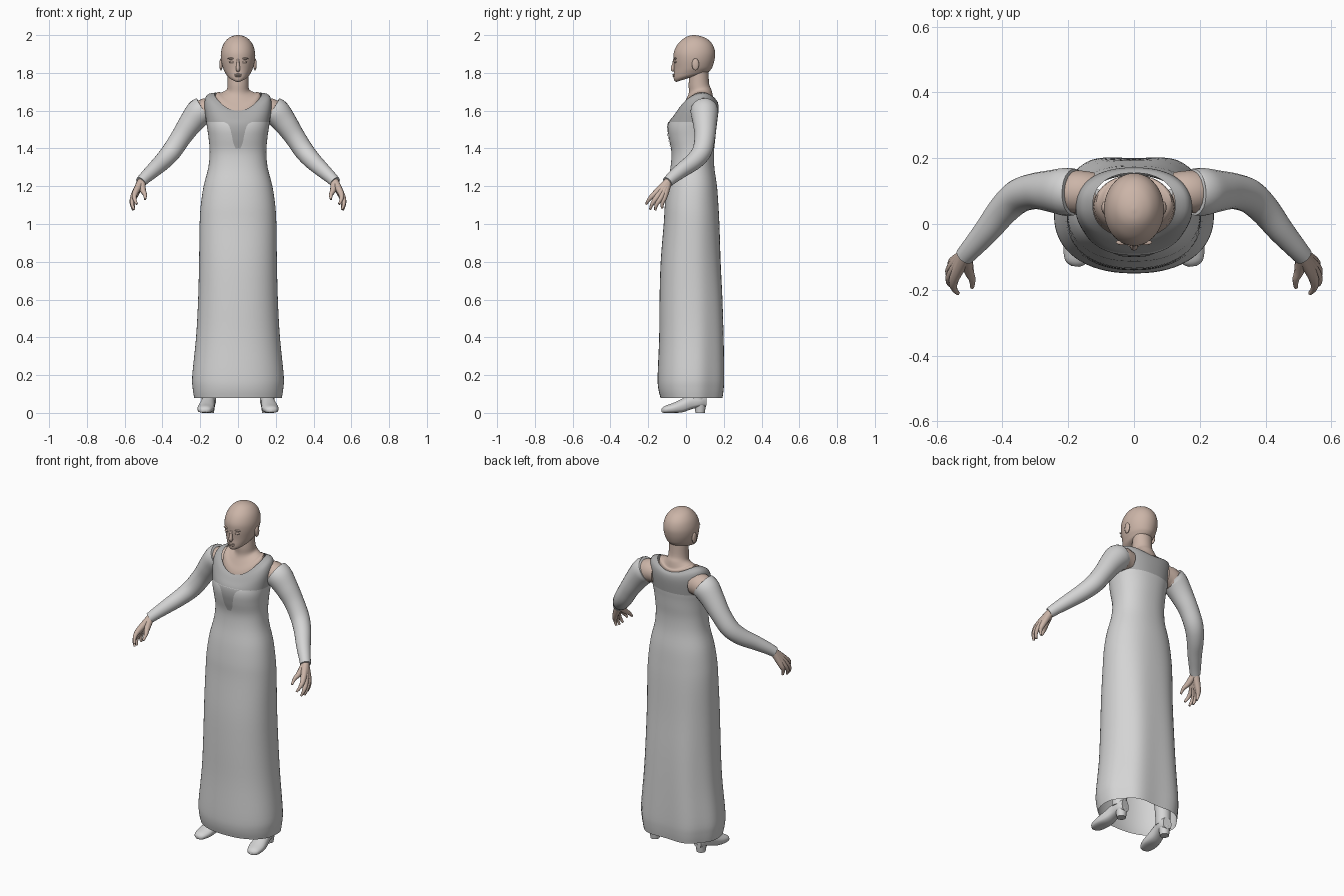
import bpy, bmesh, math
from mathutils import Vector

if "Cube" in bpy.data.objects:
    bpy.data.objects.remove(bpy.data.objects["Cube"])


def material(name, rgb):
    m = bpy.data.materials.new(name)
    m.diffuse_color = (*rgb, 1)
    m.use_nodes = True
    m.node_tree.nodes["Principled BSDF"].inputs["Base Color"].default_value = m.diffuse_color
    return m


SKIN = material("skin", (0.60, 0.46, 0.39))
CLOTH = material("pale_cloth", (0.66, 0.66, 0.66))
YOKE = material("grey_cloth", (0.42, 0.42, 0.42))


def finish(name, rings, mats, caps=True, angle=50):
    """Skin a list of equal closed rings into one object."""
    bm = bmesh.new()
    vs = [[bm.verts.new(p) for p in r] for r in rings]
    n = len(vs[0])
    for a, b in zip(vs, vs[1:]):
        for i in range(n):
            j = (i + 1) % n
            bm.faces.new((a[i], a[j], b[j], b[i]))
    if caps:
        bm.faces.new(vs[0][::-1])
        bm.faces.new(vs[-1])
    bmesh.ops.recalc_face_normals(bm, faces=bm.faces)
    return from_bmesh(name, bm, mats, angle)


def from_bmesh(name, bm, mats, angle=50):
    me = bpy.data.meshes.new(name)
    bm.to_mesh(me)
    bm.free()
    for m in mats:
        me.materials.append(m)
    me.shade_smooth()
    me.set_sharp_from_angle(angle=math.radians(angle))
    ob = bpy.data.objects.new(name, me)
    bpy.context.collection.objects.link(ob)
    return ob


def spline(rows, t):
    """Catmull-Rom value of a table of rows at parameter t."""
    i = min(int(t), len(rows) - 2)
    f = t - i
    p = [rows[max(0, min(len(rows) - 1, i + k))] for k in (-1, 0, 1, 2)]
    return [0.5 * (2 * b + (c - a) * f + (2 * a - 5 * b + 4 * c - d) * f * f
                   + (3 * b - a - 3 * c + d) * f ** 3) for a, b, c, d in zip(*p)]


def body_ring(row, n=48, power=2.0, fold=0.0):
    """Level section: front z, back z, side lift, half width, front y, back y."""
    zf, zb, lift, hw, yf, yb = row
    pts = []
    for i in range(n):
        a = 2 * math.pi * i / n
        c, s = math.cos(a), math.sin(a)
        x = math.copysign(abs(c) ** (2 / power), c)
        y = math.copysign(abs(s) ** (2 / power), s)
        k = 1 + fold * math.cos(6 * a) * max(0, s)
        pts.append((hw * x * k, (yf + yb) / 2 + (yb - yf) / 2 * y * k,
                    zf + (zb - zf) * (y + 1) / 2 + lift * x * x))
    return pts


def flat(z, hw, yf, yb):
    return (z, z, 0, hw, yf, yb)


def tube(name, path, mat, n=16, steps=5, caps=True):
    """Smooth round tube; each row is x, y, z, radius."""
    rings = []
    total = (len(path) - 1) * steps
    for k in range(total + 1):
        t = k / steps
        p = spline(path, t)
        q0 = Vector(spline(path, max(0, t - .1))[:3])
        q1 = Vector(spline(path, min(len(path) - 1, t + .1))[:3])
        d = (q1 - q0).normalized()
        u = d.cross(Vector((0.2, 1, 0.1))).normalized()
        v = d.cross(u)
        rings.append([Vector(p[:3]) + p[3] * (u * math.cos(2 * math.pi * i / n)
                      + v * math.sin(2 * math.pi * i / n)) for i in range(n)])
    return finish(name, rings, [mat], caps)


def ball(name, loc, size, mat):
    bm = bmesh.new()
    bmesh.ops.create_uvsphere(bm, u_segments=16, v_segments=10, radius=1)
    for v in bm.verts:
        v.co = Vector(loc) + Vector([a * b for a, b in zip(v.co, size)])
    return from_bmesh(name, bm, [mat])


# Dress: one loft from hem to neckline, with the yoke as its upper rings
dress = [flat(.08, .232, -.135, .198), flat(.13, .24, -.147, .205),
         flat(.2, .242, -.15, .208), flat(.4, .222, -.142, .204),
         flat(.6, .211, -.14, .197), flat(.8, .206, -.134, .186),
         flat(1.0, .203, -.118, .178), flat(1.1, .197, -.112, .172),
         flat(1.2, .182, -.1, .164), flat(1.3, .157, -.082, .15),
         flat(1.38, .15, -.077, .148), flat(1.45, .155, -.09, .155),
         flat(1.5, .162, -.096, .16), flat(1.54, .168, -.09, .165),
         (1.57, 1.61, .04, .178, -.068, .172),
         (1.59, 1.645, .062, .165, -.052, .168),
         (1.60, 1.66, .06, .125, -.04, .155)]
STEPS, POWER = 4, 2.25
rings = []
for k in range((len(dress) - 1) * STEPS + 1):
    row = spline(dress, k / STEPS)
    rings.append(body_ring(row, 64, POWER, .05 * max(0, 1 - row[0] / 1.2)))
gown = finish("dress", rings, [CLOTH, YOKE], caps=False)
for i, f in enumerate(gown.data.polygons):
    f.material_index = int(i // 64 >= 13 * STEPS)


# Pointed front panel hanging from the yoke, lying on the bodice
def front_y(x, z):
    lo, hi = 9.0, 13.0
    for _ in range(24):
        mid = (lo + hi) / 2
        lo, hi = (mid, hi) if spline(dress, mid)[0] < z else (lo, mid)
    _, _, _, hw, yf, yb = spline(dress, lo)
    return (yf + yb) / 2 - (yb - yf) / 2 * (1 - abs(x / hw) ** POWER) ** (1 / POWER)


outline = [(1.54, .075), (1.53, .055), (1.51, .043), (1.47, .033), (1.43, .025), (1.40, .012)]
bm = bmesh.new()
grid = []
for k in range(21):
    z, w = spline(outline, k / 4)
    grid.append([bm.verts.new((w * i / 5, front_y(w * i / 5, z) - .004, z))
                 for i in range(-5, 6)])
for a, b in zip(grid, grid[1:]):
    for i in range(10):
        bm.faces.new((a[i], b[i], b[i + 1], a[i + 1]))
from_bmesh("front_point", bm, [YOKE])

# Neck and upper chest
neck = [flat(1.5, .125, -.05, .13), (1.595, 1.65, .055, .121, -.035, .15),
        (1.645, 1.675, .035, .088, -.008, .143), (1.69, 1.71, .01, .061, .014, .135),
        flat(1.74, .055, .014, .123), flat(1.81, .055, .02, .118)]
finish("neck", [body_ring(spline(neck, k / 4)) for k in range(21)], [SKIN])

# Head
head = [(1.752, 1.775, 0, .02, -.05, .02), (1.757, 1.79, 0, .04, -.06, .07),
        (1.77, 1.803, 0, .058, -.065, .115), (1.79, 1.818, 0, .069, -.065, .132),
        (1.82, 1.835, 0, .08, -.063, .141), flat(1.87, .09, -.066, .151),
        flat(1.91, .09, -.064, .154), flat(1.95, .078, -.045, .141),
        flat(1.98, .055, -.015, .112), flat(1.995, .028, .012, .076),
        flat(2.0, .003, .04, .048)]
finish("head", [body_ring(spline(head, k / 4)) for k in range(41)], [SKIN])
tube("nose", [(0, -.062, 1.872, .006), (0, -.066, 1.845, .008),
              (0, -.069, 1.82, .012), (0, -.062, 1.812, .008)], SKIN, 12, 3)
for z in (1.791, 1.783):
    ball("lip", (0, -.063, z), (.02, .008, .005), SKIN)

# Paired parts
for side, s in (("left", 1), ("right", -1)):
    def m(path):
        return [(s * p[0], *p[1:]) for p in path]

    ball(side + "_ear", (s * .09, .05, 1.845), (.009, .019, .032), SKIN)
    ball(side + "_eyelid", (s * .033, -.056, 1.857), (.016, .007, .006), SKIN)
    ball(side + "_brow", (s * .035, -.056, 1.876), (.02, .008, .005), SKIN)

    # Arm
    tube(side + "_shoulder", m([(.12, .097, 1.6, .06), (.17, .097, 1.6, .066),
                                (.22, .097, 1.57, .06)]), SKIN)
    tube(side + "_sleeve", m([(.182, .097, 1.605, .071), (.208, .098, 1.587, .073),
                              (.25, .1, 1.535, .064), (.30, .1, 1.462, .055),
                              (.35, .085, 1.387, .052), (.395, .045, 1.335, .047),
                              (.445, -.018, 1.288, .040), (.49, -.07, 1.247, .033),
                              (.515, -.098, 1.222, .029)]), CLOTH, 24)

    # Hand: each finger starts at the wrist so the fingers merge into a palm
    fingers = {
        "index": [(.545, -.162, 1.163), (.548, -.193, 1.133), (.535, -.211, 1.105)],
        "middle": [(.553, -.15, 1.148), (.561, -.177, 1.11), (.55, -.19, 1.077)],
        "ring": [(.554, -.132, 1.142), (.562, -.155, 1.105), (.554, -.163, 1.074)],
        "little": [(.548, -.114, 1.145), (.556, -.125, 1.112), (.55, -.127, 1.083)],
        "thumb": [(.503, -.14, 1.178), (.492, -.168, 1.155), (.492, -.193, 1.13)]}
    for name, pts in fingers.items():
        path = [(.512, -.095, 1.224, .022)]
        path += [(*p, r) for p, r in zip(pts, (.016, .0105, .006))]
        tube(f"{side}_{name}_finger", m(path), SKIN, 10, 4)

    # Leg and heeled shoe, toes turned slightly out
    tube(side + "_boot_shaft", m([(.155, .06, .07, .04), (.15, .06, .2, .045),
                                  (.13, .05, .5, .06)]), CLOTH)
    shoe = [(-.13, .012, .004, .022), (-.115, .033, 0, .036), (-.07, .044, 0, .052),
            (-.02, .041, .003, .075), (.03, .035, .02, .1), (.075, .036, .03, .105),
            (.105, .026, .03, .1)]

    def turned(x, y, z):
        a = .13
        return (s * (.158 + x * math.cos(a) - (y - .03) * math.sin(a)),
                .03 + x * math.sin(a) + (y - .03) * math.cos(a), z)

    rings = []
    for k in range(25):
        y, hw, z0, z1 = spline(shoe, k / 4)
        ring = []
        for i in range(20):
            a = 2 * math.pi * i / 20
            up = math.sin(a)
            up = math.copysign(abs(up) ** (.5 if up < 0 else 1), up)
            ring.append(turned(hw * math.cos(a), y, (z0 + z1) / 2 + (z1 - z0) / 2 * up))
        rings.append(ring)
    finish(side + "_shoe", rings, [CLOTH])
    heel = [[turned(r * math.cos(math.pi * i / 8), .075 + r * math.sin(math.pi * i / 8), z)
             for i in range(16)] for z, r in ((0, .025), (.05, .032))]
    finish(side + "_heel", heel, [CLOTH])
